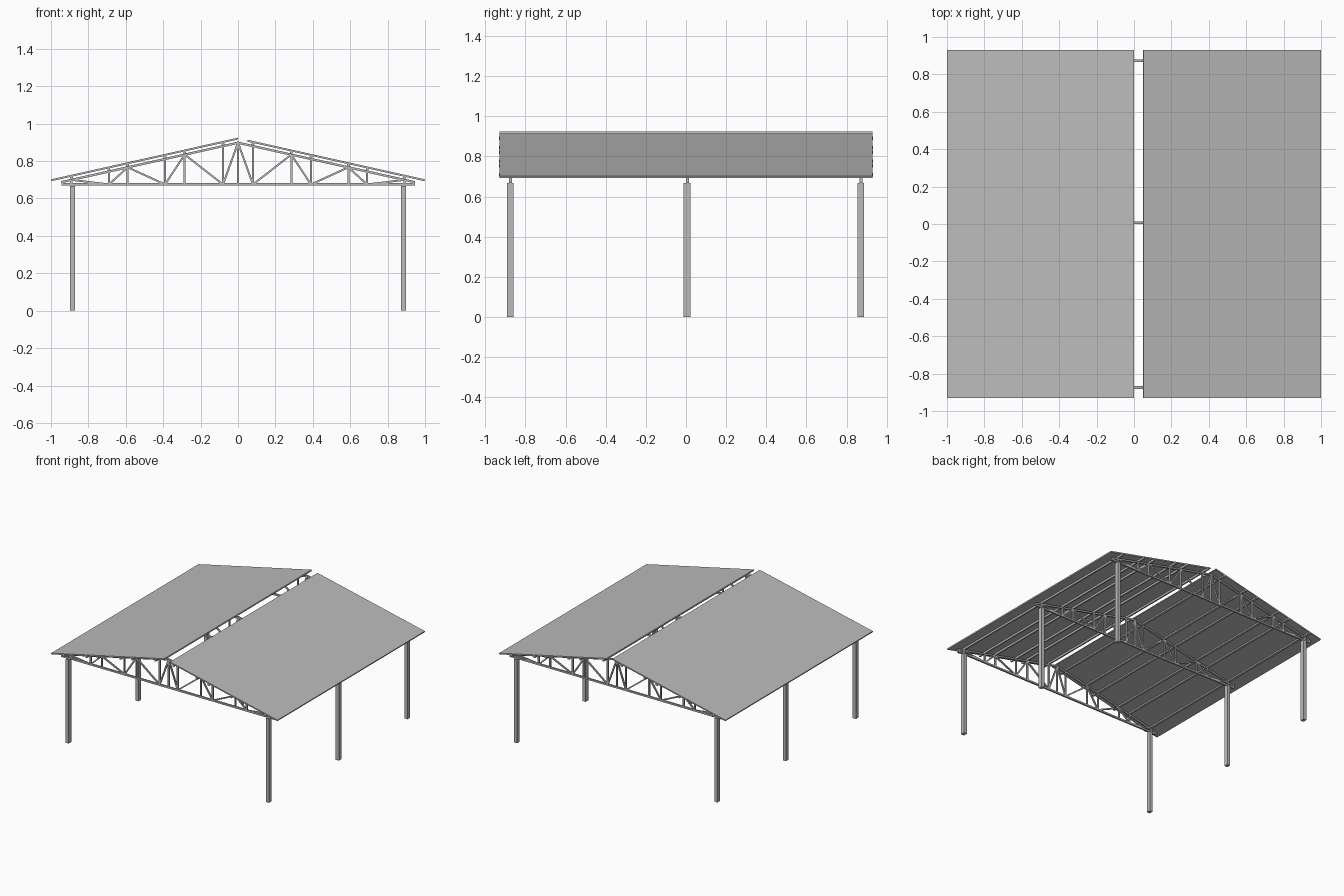
import bpy
import bmesh
from mathutils import Matrix, Vector

old = bpy.data.objects.get("Cube")
if old:
    bpy.data.objects.remove(old, do_unlink=True)

# One grey steel colour for the whole shelter
GREY = (0.5, 0.5, 0.5, 1)
steel = bpy.data.materials.new("grey steel")
steel.use_nodes = True
steel.diffuse_color = GREY
steel.node_tree.nodes["Principled BSDF"].inputs["Base Color"].default_value = GREY

SLOPE = 0.223
FRAMES = {"front": -0.874, "middle": 0.007, "back": 0.872}
PANEL_POINTS = [0.08, 0.285, 0.39, 0.59, 0.69, 0.89]
CHORD_LOW = 0.675


def chord_z(x):
    """Centre line height of the sloping top chord."""
    return 0.898 - SLOPE * abs(x)


def make_object(name, bm):
    mesh = bpy.data.meshes.new(name)
    bm.to_mesh(mesh)
    bm.free()
    mesh.materials.append(steel)
    obj = bpy.data.objects.new(name, mesh)
    bpy.context.collection.objects.link(obj)
    return obj


def bar(bm, a, b, height, depth, y=0.0):
    """Square-ended bar between two (x, z) points, with its depth along y."""
    start, end = Vector((a[0], y, a[1])), Vector((b[0], y, b[1]))
    along = end - start
    turn = along.normalized()
    side = Vector((0, 1, 0))
    up = turn.cross(side)
    axes = Matrix((turn, side, up)).transposed().to_4x4()
    size = Matrix.Diagonal((along.length, depth, height, 1))
    bmesh.ops.create_cube(bm, size=1,
                          matrix=Matrix.Translation((start + end) / 2) @ axes @ size)


# Trusses: chords, ridge post, then verticals and zigzag webs on both sides
for place, y in FRAMES.items():
    bm = bmesh.new()
    bar(bm, (-0.945, CHORD_LOW), (0.945, CHORD_LOW), 0.013, 0.014, y)
    bar(bm, (0, CHORD_LOW), (0, chord_z(0)), 0.011, 0.013, y)
    for s in (-1, 1):
        bar(bm, (0, chord_z(0)), (s * 0.945, chord_z(0.945)), 0.012, 0.014, y)
        bar(bm, (s * 0.94, 0.669), (s * 0.94, 0.694), 0.01, 0.0135, y)
        last = (0, chord_z(0))
        for i, x in enumerate(PANEL_POINTS):
            top = (s * x, chord_z(x))
            low = (s * x, CHORD_LOW)
            bar(bm, low, top, 0.011, 0.013, y)
            node = low if i % 2 == 0 else top
            bar(bm, last, node, 0.01, 0.012, y)
            last = node
    make_object(place + "_truss", bm)

# Columns
for place, y in FRAMES.items():
    for side, s in (("right", -1), ("left", 1)):
        bm = bmesh.new()
        bar(bm, (s * 0.885, 0), (s * 0.885, 0.668), 0.027, 0.033, y - 0.002)
        make_object(f"{place}_{side}_column", bm)

# Roof sheets (one stops short of the ridge) and the purlins beneath them
for side, s, inner in (("right", -1, 0.0), ("left", 1, 0.05)):
    bm = bmesh.new()
    roof_z = lambda x: 0.92 - SLOPE * x
    bar(bm, (s * inner, roof_z(inner)), (s * 0.999, roof_z(0.999)), 0.01, 1.86)
    make_object(side + "_roof_sheet", bm)

    bm = bmesh.new()
    for x in PANEL_POINTS:
        bar(bm, (s * (x - 0.007), chord_z(x - 0.007) + 0.01),
            (s * (x + 0.007), chord_z(x + 0.007) + 0.01), 0.015, 1.862)
    make_object(side + "_purlins", bm)
